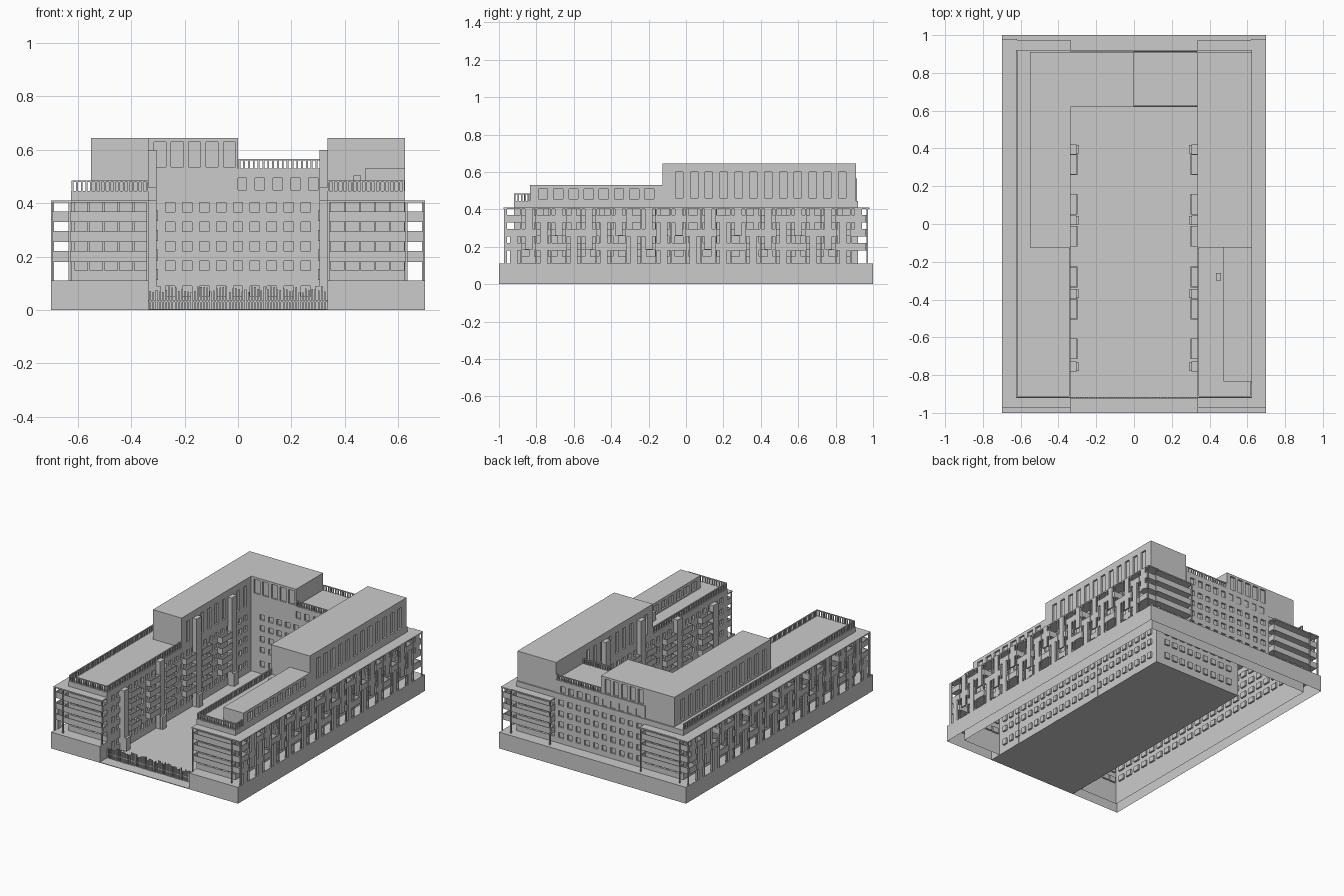
import bpy, bmesh, random
from mathutils import Vector, Matrix

if "Cube" in bpy.data.objects:
    bpy.data.objects.remove(bpy.data.objects["Cube"])

random.seed(4)
W, C, TOP, ROOF = 0.625, 0.335, 0.645, 0.445   # wing outer face, court face, heights
ROWS = [(0.147, 0.183), (0.22, 0.257), (0.293, 0.33), (0.367, 0.403)]


def finish(name, bm):
    mesh = bpy.data.meshes.new(name)
    bm.to_mesh(mesh)
    bm.free()
    ob = bpy.data.objects.new(name, mesh)
    bpy.context.collection.objects.link(ob)
    return ob


def boxes(name, items):
    """One object made of boxes given as (x0, x1, y0, y1, z0, z1)."""
    bm = bmesh.new()
    for x0, x1, y0, y1, z0, z1 in items:
        m = Matrix.Translation(((x0 + x1) / 2, (y0 + y1) / 2, (z0 + z1) / 2))
        m = m @ Matrix.Diagonal((abs(x1 - x0), abs(y1 - y0), z1 - z0, 1))
        bmesh.ops.create_cube(bm, size=1, matrix=m)
    return finish(name, bm)


def wall(bm, a, b, z0, z1, rects, depth=0.012):
    """Wall from a to b (outside on the right) with recessed windows."""
    a, b = Vector((*a, 0)), Vector((*b, 0))
    length = (b - a).length
    d = (b - a) / length
    n = Vector((d.y, -d.x, 0))
    rects = [r for r in rects if r[2] > z0 and r[3] < z1]
    us = sorted({0, round(length, 5), *(round(u, 5) for r in rects for u in r[:2])})
    zs = sorted({z0, z1, *(z for r in rects for z in r[2:])})

    def quad(*pts):
        bm.faces.new([bm.verts.new(a + d * u - n * t + Vector((0, 0, z))) for u, z, t in pts])

    def deep(i, j):
        u, z = (us[i] + us[i + 1]) / 2, (zs[j] + zs[j + 1]) / 2
        return depth if any(r[0] < u < r[1] and r[2] < z < r[3] for r in rects) else 0

    for i in range(len(us) - 1):
        for j in range(len(zs) - 1):
            u0, u1, v0, v1 = us[i], us[i + 1], zs[j], zs[j + 1]
            t = deep(i, j)
            quad((u0, v0, t), (u1, v0, t), (u1, v1, t), (u0, v1, t))
            if i + 2 < len(us) and deep(i + 1, j) != t:
                k = deep(i + 1, j)
                quad((u1, v0, t), (u1, v0, k), (u1, v1, k), (u1, v1, t))
            if j + 2 < len(zs) and deep(i, j + 1) != t:
                k = deep(i, j + 1)
                quad((u0, v1, t), (u1, v1, t), (u1, v1, k), (u0, v1, k))


def row(u0, u1, n, w, rows):
    """n evenly spaced windows of width w between u0 and u1, on each row."""
    p = (u1 - u0) / n
    return [(u0 + p * (i + .5) - w / 2, u0 + p * (i + .5) + w / 2, *r)
            for i in range(n) for r in rows]


def shell(name, pts, z0, z1, wins={}, roof=True, closed=True):
    """Open-bottomed volume on an anticlockwise outline."""
    bm = bmesh.new()
    for i in range(len(pts) if closed else len(pts) - 1):
        wall(bm, pts[i], pts[(i + 1) % len(pts)], z0, z1, wins.get(i, []))
    if roof:
        bm.faces.new([bm.verts.new((x, y, z1)) for x, y in pts])
    bmesh.ops.remove_doubles(bm, verts=bm.verts, dist=1e-5)
    return finish(name, bm)


# Plinth walls, ledges and courtyard floor
shell("plinth", [(C, -.92), (C, -1), (.7, -1), (.7, 1), (-.7, 1), (-.7, -1), (-C, -1), (-C, -.92)],
      0, .11, roof=False, closed=False)
ledge = [(-.7, .7, .92, 1, .106, .11)]
for s in (-1, 1):
    ledge += [(s * W, s * .7, -.92, .92, .106, .11), (s * C, s * .7, -1, -.92, .106, .11)]
boxes("plinth_ledge", ledge)
boxes("courtyard_floor", [(-C, C, -1, .62, 0, .004)])

# Main U-shaped block
GROUND = [(.05, .09)]
end = row(.01, .29, 5, .048, ROWS)
court = row(.03, 1.51, 24, .032, GROUND + ROWS)
mid = row(.05, .62, 9, .035, GROUND + ROWS)
side = row(.02, 1.82, 24, .045, ROWS)
back = row(.01, .29, 5, .048, ROWS) + row(.30, .95, 10, .035, ROWS) + row(.96, 1.24, 5, .048, ROWS)
shell("main_block", [(-W, -.92), (-C, -.92), (-C, .62), (C, .62), (C, -.92), (W, -.92), (W, .92), (-W, .92)],
      0, ROOF, {0: end, 1: court, 2: mid, 3: court, 4: end, 5: side, 6: back, 7: side})

# Upper floors: middle storey, L-shaped penthouse, right penthouse, low penthouse
R5, TALL = [(.45, .495)], [(.535, .63)]
shell("middle_storey", [(-C, .62), (C, .62), (C, .915), (-C, .915)], ROOF, .53,
      {0: row(.05, .65, 9, .035, R5), 2: row(.02, .65, 10, .035, R5)})
shell("left_penthouse", [(-.55, -.125), (-C, -.125), (-C, .62), (0, .62), (0, .91), (-.55, .91)], ROOF, TOP,
      {1: row(.03, .72, 9, .03, [(.46, .60)]), 2: row(.01, C, 5, .045, TALL),
       4: row(.02, .33, 5, .04, TALL), 5: row(.05, 1, 12, .04, [(.46, .60)])})
shell("right_penthouse", [(C, -.125), (W, -.125), (W, .91), (C, .91)], ROOF, TOP,
      {1: row(.05, 1, 12, .04, [(.46, .60)]), 3: row(.3, 1.0, 9, .03, [(.46, .60)])})
shell("low_penthouse", [(.475, -.835), (W, -.835), (W, -.125), (.475, -.125)], ROOF, .53,
      {1: row(.03, .68, 8, .05, [(.455, .51)]), 3: row(.03, .68, 8, .05, [(.455, .51)])})
boxes("roof_vent", [(.433, .46, -.3, -.26, ROOF, .503)])


# Roof railings
def railing(path, z, h=.04, pitch=.018):
    out = []
    for (x0, y0), (x1, y1) in zip(path, path[1:]):
        out.append((min(x0, x1) - .004, max(x0, x1) + .004, min(y0, y1) - .004, max(y0, y1) + .004, z + h - .005, z + h))
        n = max(1, round((abs(x1 - x0) + abs(y1 - y0)) / pitch))
        for i in range(n + 1):
            x, y = x0 + (x1 - x0) * i / n, y0 + (y1 - y0) * i / n
            out.append((x - .0035, x + .0035, y - .0035, y + .0035, z, z + h))
    return out


boxes("terrace_railings",
      railing([(-.62, .91), (-.62, -.915), (-.34, -.915), (-.34, -.13)], ROOF)
      + railing([(.34, -.13), (.34, -.915), (.62, -.915), (.62, -.84)], ROOF)
      + railing([(.005, .625), (.33, .625)], .525) + railing([(.005, .91), (.33, .91)], .525))

# Front fence with uneven pickets
fence = [(-C, C, -.923, -.919, .03, .036)]
for i in range(56):
    x = -C + .006 + i * .0119
    fence.append((x - .003, x + .003, -.925, -.917, 0, random.uniform(.065, .09)))
boxes("front_fence", fence)

# Canopy, corner posts, end balconies, woven side facade, court balconies and shafts
canopy, posts, ends, bands, fins, courts, shafts = ([] for _ in range(7))
PITCH = 1.92 / 24
for s in (-1, 1):
    canopy.append((s * .62, s * .7, -.97, .98, .402, .41))
    for e in (-1, 1):
        canopy.append((s * C, s * .7, e * .915, e * .975, .402, .41))
        for x in (.697, .632, .34):
            posts.append((s * (x - .004), s * (x + .003), e * .966, e * .974, .11, .402))
        for k in (1, 2, 3):
            z = .11 + k * .0745
            ends += [(s * C, s * .63, e * .92, e * .968, z - .004, z + .002),
                     (s * C, s * .63, e * .963, e * .968, z, z + .036),
                     (s * .625, s * .63, e * .92, e * .968, z, z + .036),
                     (s * C, s * (C + .005), e * .92, e * .968, z, z + .036)]
    for i in range(24):
        y = -.96 + i * PITCH
        for k in (1, 2, 3):
            if (i + 2 * k) % 4 < 2 or i in (0, 23):
                z = .11 + k * .0745
                bands += [(s * W, s * .698, y, y + PITCH, z - .004, z + .002),
                          (s * .692, s * .698, y, y + PITCH, z, z + .036),
                          (s * W, s * .698, y, y + .004, z, z + .036),
                          (s * W, s * .698, y + PITCH - .004, y + PITCH, z, z + .036)]
        lo, hi = [(.11, .26), (.185, .405), (.11, .335), (.26, .405)][i % 4]
        fins.append((s * .69, s * .7, y + .02, y + .06, lo, hi))
        fins.append((s * .692, s * .7, y - .004, y + .004, .11, .405))
    for y0 in (.26, .05, -.12, -.335, -.505, -.715):
        y1 = y0 + .11
        for z0, z1 in ROWS:
            z = z0 - .03
            courts += [(s * .3, s * C, y0, y1, z - .004, z + .002),
                       (s * .3, s * .305, y0, y1, z, z + .036),
                       (s * .3, s * C, y0, y0 + .004, z, z + .036),
                       (s * .3, s * C, y1 - .004, y1, z, z + .036)]
    for y, h in ((.395, .6), (.02, .6), (-.37, .46), (-.755, .41)):
        shafts += [(s * .305, s * .337, y - .026, y + .026, 0, h),
                   (s * .29, s * C, y - .022, y + .022, 0, .09)]
boxes("canopy", canopy)
boxes("corner_posts", posts)
boxes("end_balconies", ends)
boxes("side_balconies", bands)
boxes("side_fins", fins)
boxes("court_balconies", courts)
boxes("court_shafts", shafts)
